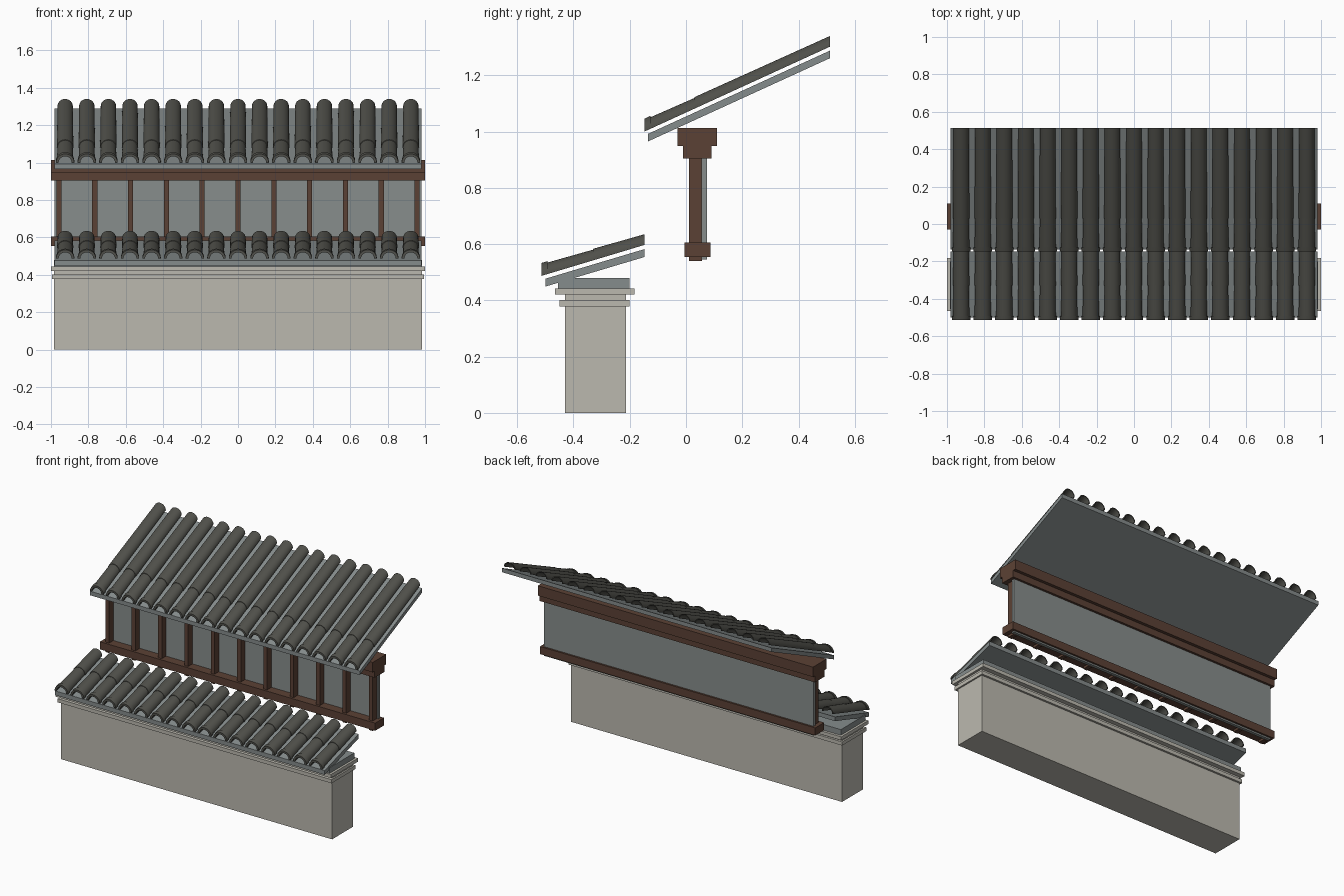
import bpy, bmesh, math

cube = bpy.data.objects.get("Cube")
if cube:
    bpy.data.objects.remove(cube, do_unlink=True)


def material(name, rgb):
    m = bpy.data.materials.new(name)
    m.use_nodes = True
    m.diffuse_color = (*rgb, 1)
    m.node_tree.nodes["Principled BSDF"].inputs["Base Color"].default_value = (*rgb, 1)
    return m


STONE = material("pale_stone", (0.50, 0.485, 0.43))
TILE = material("dark_clay", (0.080, 0.080, 0.069))
WOOD = material("brown_wood", (0.105, 0.053, 0.035))
PLASTER = material("grey_plaster", (0.245, 0.270, 0.262))
SLATE = material("grey_slate", (0.235, 0.262, 0.262))


def finish(name, bm, mat):
    bmesh.ops.recalc_face_normals(bm, faces=bm.faces)
    me = bpy.data.meshes.new(name)
    bm.to_mesh(me)
    bm.free()
    me.materials.append(mat)
    ob = bpy.data.objects.new(name, me)
    bpy.context.collection.objects.link(ob)
    return ob


def box(name, half_x, y, z, mat, x=0, rise=0):
    """Box spanning y and z; its back edge is lifted by rise."""
    bm = bmesh.new()
    bmesh.ops.create_cube(bm, size=2)
    for v in bm.verts:
        back, top = v.co.y > 0, v.co.z > 0
        v.co = (x + v.co.x * half_x, y[back], z[top] + (rise if back else 0))
    return finish(name, bm, mat)


def arch(w, h, steps=14):
    return [(-w * math.cos(math.pi * i / steps), h * math.sin(math.pi * i / steps))
            for i in range(steps + 1)]


def tile_rows(name, y0, y1, z0, z1, joints, count=17, pitch=0.1155):
    """Row of hollow half-round tile runs, each with a thicker front collar."""
    # Stations along the run: y, half width, height
    stations = [(y0, 0.049, 0.046), (y0 + 0.022, 0.049, 0.046)]
    edges = [y0 + 0.022] + joints + [y1]
    for a, b in zip(edges, edges[1:]):
        stations += [(a, 0.044, 0.041), (b, 0.041, 0.038)]
    bm = bmesh.new()
    loops = []
    for y, w, h in stations:
        z = z0 + (z1 - z0) * (y - y0) / (y1 - y0)
        section = arch(w, h) + arch(0.035, 0.033)[::-1]
        loops.append([bm.verts.new((px, y, z + pz)) for px, pz in section])
    n = len(loops[0])
    for a, b in zip(loops, loops[1:]):
        for i in range(n):
            j = (i + 1) % n
            bm.faces.new((a[i], a[j], b[j], b[i]))
    # Ring faces closing both ends
    for loop in (loops[0], loops[-1]):
        for i in range(n // 2 - 1):
            bm.faces.new((loop[i], loop[i + 1], loop[n - 2 - i], loop[n - 1 - i]))
    ob = finish(name, bm, TILE)
    ob.location.x = -pitch * (count - 1) / 2
    bpy.ops.object.select_all(action="DESELECT")
    ob.select_set(True)
    bpy.context.view_layer.objects.active = ob
    bpy.ops.object.shade_smooth_by_angle(angle=math.radians(35))
    arr = ob.modifiers.new("repeat", "ARRAY")
    arr.count = count
    arr.use_relative_offset = False
    arr.use_constant_offset = True
    arr.constant_offset_displace = (pitch, 0, 0)
    return ob


# Stone base wall with two projecting courses
box("base_wall", 0.985, (-0.43, -0.213), (0, 0.425), STONE)
box("lower_course", 0.995, (-0.45, -0.2), (0.378, 0.402), STONE)
box("upper_course", 1.0, (-0.465, -0.183), (0.42, 0.443), STONE)
box("roof_bed", 0.985, (-0.455, -0.2), (0.443, 0.48), SLATE)

# Lower roof
box("lower_roof_slab", 0.98, (-0.5, -0.148), (0.449, 0.477), SLATE, rise=0.105)
tile_rows("lower_roof_tiles", -0.514, -0.148, 0.487, 0.597, [-0.33])

# Timber screen
box("sill_beam", 1.0, (-0.005, 0.087), (0.555, 0.605), WOOD)
box("screen_panel", 0.98, (0.055, 0.075), (0.545, 0.91), PLASTER)
for i in range(11):
    box(f"post_{i + 1}", 0.0135, (0.01, 0.057), (0.54, 0.91), WOOD, x=(i - 5) * 0.1915)
box("head_beam_lower", 1.0, (-0.01, 0.09), (0.905, 0.95), WOOD)
box("head_beam_upper", 1.0, (-0.03, 0.11), (0.948, 1.013), WOOD)

# Upper roof
box("upper_roof_slab", 0.98, (-0.135, 0.512), (0.965, 0.992), SLATE, rise=0.296)
tile_rows("upper_roof_tiles", -0.148, 0.512, 1.0, 1.302, [0.03])
